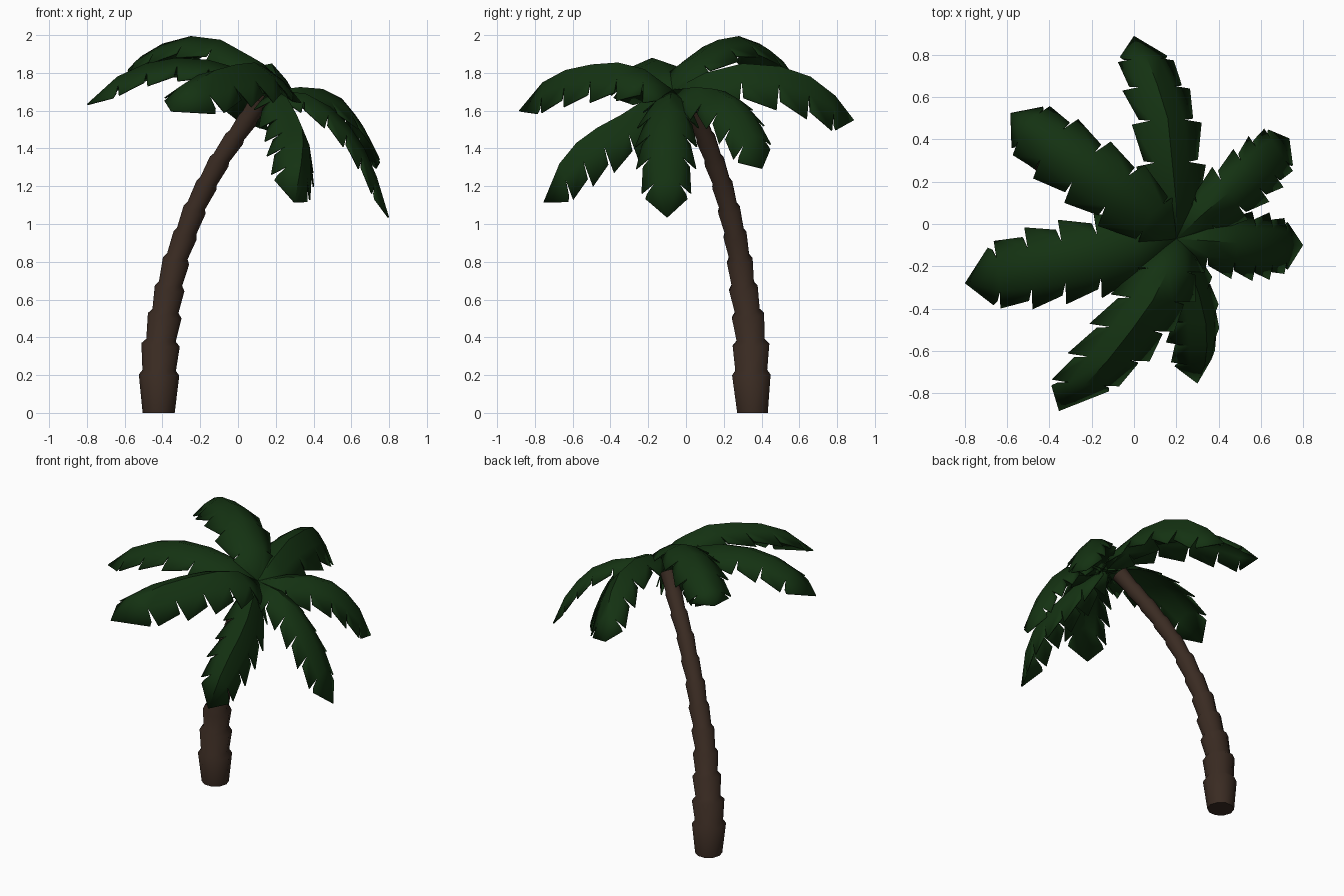
import bpy, bmesh, math
from mathutils import Vector as V

if "Cube" in bpy.data.objects:
    bpy.data.objects.remove(bpy.data.objects["Cube"])


def material(name, rgb):
    m = bpy.data.materials.new(name)
    m.diffuse_color = (*rgb, 1)
    m.use_nodes = True
    m.node_tree.nodes["Principled BSDF"].inputs["Base Color"].default_value = m.diffuse_color
    return m


def finish(bm, name, mat, angle):
    bmesh.ops.recalc_face_normals(bm, faces=bm.faces[:])
    me = bpy.data.meshes.new(name)
    bm.to_mesh(me)
    bm.free()
    ob = bpy.data.objects.new(name, me)
    bpy.context.collection.objects.link(ob)
    me.materials.append(mat)
    bpy.ops.object.select_all(action='DESELECT')
    ob.select_set(True)
    bpy.context.view_layer.objects.active = ob
    bpy.ops.object.shade_smooth_by_angle(angle=math.radians(angle))
    return ob


bark = material("bark", (.042, .024, .016))
green = material("leaf_green", (.007, .032, .006))

# Trunk: stacked flared segments along a leaning path (x, y, z, top radius)
path = [(-.42, .352, 0, .085), (-.418, .346, .20, .107), (-.41, .344, .36, .102),
        (-.388, .328, .515, .09), (-.362, .304, .66, .08), (-.328, .285, .805, .072),
        (-.28, .26, .94, .065), (-.23, .228, 1.075, .062), (-.167, .193, 1.205, .058),
        (-.10, .15, 1.33, .056), (-.02, .105, 1.45, .054), (.05, .06, 1.55, .053),
        (.125, .01, 1.665, .055)]
SIDES = 10
pts = [V(p[:3]) for p in path]
bm = bmesh.new()


def ring(k, r, lift=0):
    t = pts[min(k + 1, len(pts) - 1)] - pts[max(k - 1, 0)]
    q = V((0, 0, 1)).rotation_difference(t if k else V((0, 0, 1)))
    return [bm.verts.new(pts[k] + q @ V((r * math.cos(a), r * math.sin(a), lift)))
            for a in (2 * math.pi * i / SIDES for i in range(SIDES))]


rings = [ring(0, path[0][3])]
for k in range(1, len(path)):
    rings.append(ring(k, path[k][3]))
    if k < len(path) - 1:
        rings.append(ring(k, path[k + 1][3] * .87, .025))
for a, b in zip(rings, rings[1:]):
    for i in range(SIDES):
        j = (i + 1) % SIDES
        bm.faces.new((a[i], a[j], b[j], b[i]))
bm.faces.new(rings[0][::-1])
bm.faces.new(rings[-1])
finish(bm, "trunk", bark, 65)

# Leaves: midrib stations, then the two half-width vectors of the folded blade
CROWN = (.2, -.07, 1.71)
WIDTH = [.22, .88, 1, 1, .97, .8]


def leaf(name, rib, left, right):
    rib = [V(p) for p in [CROWN] + rib]
    left, right = V(left), V(right)
    bulge = (left + right) * -.07
    n = len(rib) - 1
    bm = bmesh.new()
    spine = [bm.verts.new(p) for p in rib]
    for off in (left, right):
        mid = [bm.verts.new(rib[k] + off * WIDTH[k] * .48 + bulge * WIDTH[k])
               for k in range(n)]
        for k in range(n):
            step = rib[k + 1] - rib[k]
            notch = bm.verts.new(rib[k] + off * WIDTH[k] * (.78 if k else 1)
                                 + step * (.1 if k else 0))
            if k == n - 1:
                # pointed end, last tooth running to the tip
                edge = bm.verts.new(rib[k] + off * WIDTH[k] * .85 + step * .2)
                bm.faces.new((spine[k], spine[n], mid[k]))
                bm.faces.new((mid[k], spine[n], edge, notch))
            else:
                tooth = bm.verts.new(rib[k + 1] + off * WIDTH[k + 1])
                bm.faces.new((spine[k], spine[k + 1], mid[k + 1], mid[k]))
                bm.faces.new((mid[k], mid[k + 1], tooth, notch))
    ob = finish(bm, name, green, 50)
    s = ob.modifiers.new("thickness", 'SOLIDIFY')
    s.thickness = .008
    s.offset = -1


leaf("leaf_back", [(.2, .1, 1.8), (.18, .3, 1.85), (.16, .5, 1.835), (.11, .66, 1.78),
                   (.06, .79, 1.68), (0, .89, 1.55)],
     (-.17, -.03, -.08), (.16, -.02, -.23))
leaf("leaf_back_left", [(.08, .04, 1.88), (-.09, .17, 1.975), (-.25, .28, 1.995),
                        (-.40, .39, 1.955), (-.51, .47, 1.89), (-.585, .525, 1.815)],
     (-.08, -.18, -.11), (.14, .11, -.11))
leaf("leaf_left", [(.02, -.11, 1.82), (-.16, -.15, 1.87), (-.33, -.18, 1.88),
                   (-.49, -.21, 1.85), (-.64, -.24, 1.78), (-.8, -.28, 1.635)],
     (.01, -.2, -.12), (-.03, .2, -.1))
leaf("leaf_front_left", [(.16, -.22, 1.82), (.09, -.36, 1.855), (-.01, -.5, 1.845),
                         (-.12, -.64, 1.815), (-.23, -.76, 1.75), (-.355, -.885, 1.6)],
     (-.2, .03, -.1), (.2, -.01, -.2))
leaf("leaf_front", [(.26, -.2, 1.67), (.31, -.34, 1.58), (.34, -.47, 1.51),
                    (.345, -.58, 1.43), (.335, -.67, 1.32), (.3, -.755, 1.115)],
     (-.2, .02, -.07), (.06, .09, -.24))
leaf("leaf_right", [(.36, -.08, 1.69), (.49, -.09, 1.62), (.59, -.1, 1.52),
                    (.67, -.1, 1.40), (.735, -.1, 1.25), (.8, -.1, 1.035)],
     (-.03, -.17, -.11), (-.03, .16, -.11))
leaf("leaf_back_right", [(.33, .05, 1.725), (.45, .15, 1.715), (.55, .235, 1.665),
                         (.62, .3, 1.58), (.68, .355, 1.47), (.735, .405, 1.295)],
     (-.08, .12, -.06), (.09, -.13, -.16))
